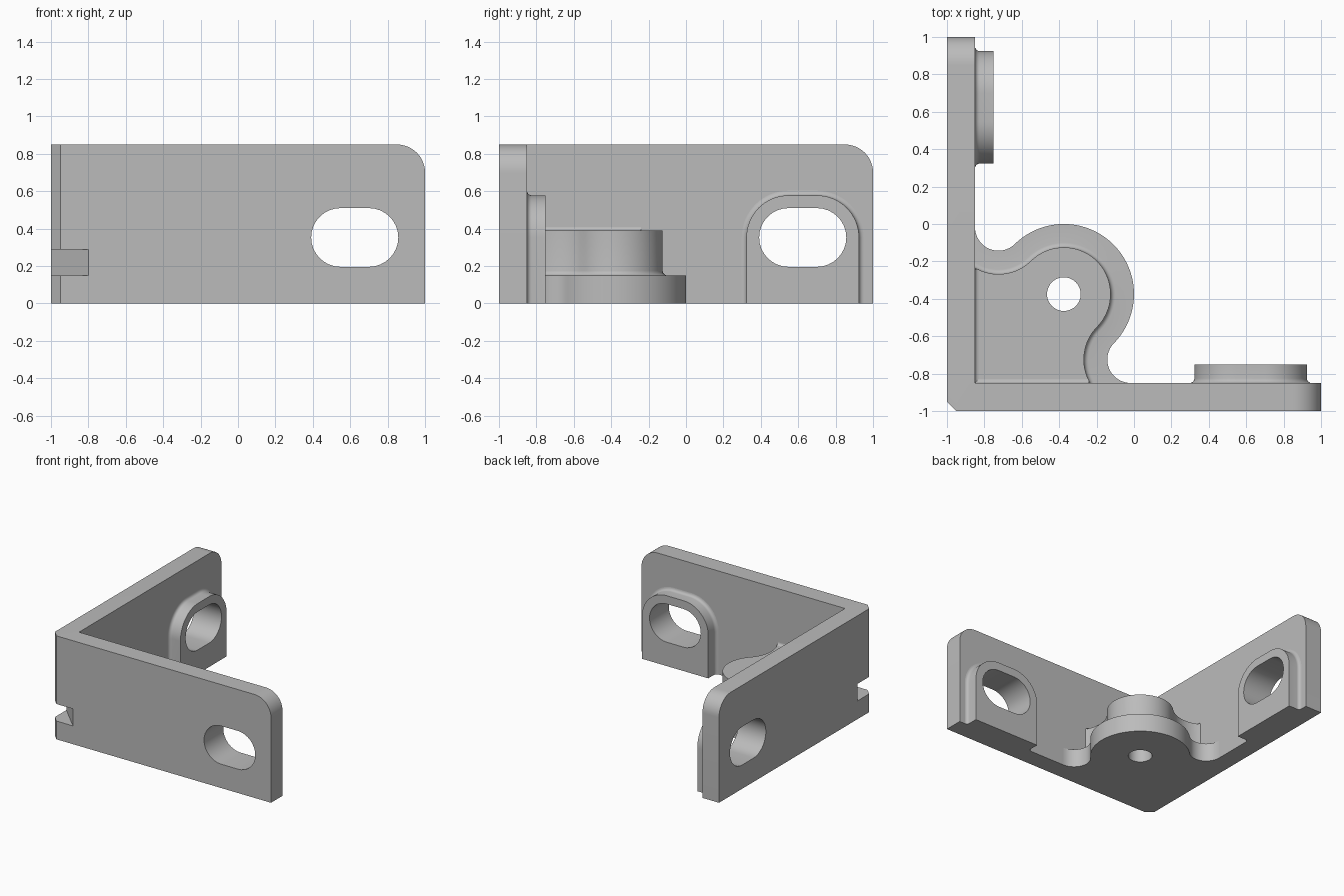
import bpy, bmesh
from math import cos, sin, acos, pi

if "Cube" in bpy.data.objects:
    bpy.data.objects.remove(bpy.data.objects["Cube"], do_unlink=True)

grey = bpy.data.materials.new("plain grey")
grey.use_nodes = True
colour = (0.5, 0.5, 0.5, 1)
grey.diffuse_color = colour
grey.node_tree.nodes["Principled BSDF"].inputs["Base Color"].default_value = colour

WALL, HEIGHT, FILLET = -0.85, 0.85, 0.025


def arc(cx, cy, r, a0, a1, n=16):
    return [(cx + r * cos(a0 + (a1 - a0) * i / n), cy + r * sin(a0 + (a1 - a0) * i / n))
            for i in range(n + 1)]


def swap(rings):
    """Mirror across the diagonal of the bracket."""
    return [[(y, x, z) for x, y, z in ring] for ring in rings]


def loft(name, rings, bevel_edges=None):
    """Skin matching rings of points into a closed solid."""
    bm = bmesh.new()
    loops = [[bm.verts.new(p) for p in ring] for ring in rings]
    n = len(loops[0])
    for a, b in zip(loops, loops[1:]):
        for i in range(n):
            j = (i + 1) % n
            bm.faces.new((a[i], a[j], b[j], b[i]))
    bm.faces.new(loops[0])
    bm.faces.new(loops[-1])
    if bevel_edges:
        picked = [e for e in bm.edges if bevel_edges(e)]
        bmesh.ops.bevel(bm, geom=picked, offset=0.15, segments=12, profile=0.5, affect='EDGES')
    bmesh.ops.recalc_face_normals(bm, faces=bm.faces)
    mesh = bpy.data.meshes.new(name)
    bm.to_mesh(mesh)
    bm.free()
    mesh.materials.append(grey)
    ob = bpy.data.objects.new(name, mesh)
    bpy.context.collection.objects.link(ob)
    return ob


def prism(plan, z0, z1):
    return [[(x, y, z) for x, y in plan] for z in (z0, z1)]


def finish(ob, cutters=()):
    """Cut the openings, then smooth the rounded faces."""
    bpy.ops.object.select_all(action='DESELECT')
    bpy.context.view_layer.objects.active = ob
    ob.select_set(True)
    for cutter in cutters:
        mod = ob.modifiers.new("cut", 'BOOLEAN')
        mod.operation, mod.solver, mod.object = 'DIFFERENCE', 'EXACT', cutter
        bpy.ops.object.modifier_apply(modifier=mod.name)
    bpy.ops.object.shade_smooth_by_angle(angle=pi / 6)


# Cutters: wall slots, corner notch and screw hole
slot = arc(0.7, 0.353, 0.157, -pi / 2, pi / 2) + arc(0.548, 0.353, 0.157, pi / 2, 1.5 * pi)
slot_rings = [[(x, y, z) for x, z in slot] for y in (-1.2, -0.6)]
front_slot = loft("front_slot_cutter", slot_rings)
left_slot = loft("left_slot_cutter", swap(slot_rings))
notch = loft("notch_cutter", prism([(-1.1, -1.1), (-0.7, -1.1), (-1.1, -0.7)], 0.15, 0.29))
hole = loft("hole_cutter", prism(arc(-0.375, -0.375, 0.09, 0, 2 * pi, 40)[:-1], -0.1, 0.6))

# Two walls in one L, with rounded upper ends and a chamfered corner
plan = [(-0.95, -1), (1, -1), (1, WALL), (WALL, WALL), (WALL, 1), (-1, 1), (-1, -0.95)]


def end_edge(e):
    a, b = (v.co for v in e.verts)
    return min(a.z, b.z) > 0.8 and (min(a.x, b.x) > 0.99 or min(a.y, b.y) > 0.99)


walls = loft("corner_walls", prism(plan, 0, HEIGHT), end_edge)
finish(walls, (front_slot, left_slot, notch))


# Arched pads around the slots, filleted into the walls
def pad_ring(y, grow):
    r = 0.225 + grow
    pts = [(0.7 + r, 0)] + arc(0.7, 0.353, r, 0, pi / 2) + arc(0.548, 0.353, r, pi / 2, pi)
    return [(x, y, z) for x, z in pts + [(0.548 - r, 0)]]


curve = arc(FILLET, FILLET, FILLET, 1.5 * pi, pi, 5)
pad = [pad_ring(WALL + h, g) for g, h in curve] + [pad_ring(-0.75, 0)]
finish(loft("front_slot_pad", pad), (front_slot,))
finish(loft("left_slot_pad", swap(pad)), (left_slot,))


# Stepped corner boss: a round end flowing into both walls
def boss_ring(z, r):
    hollow = 0.5 - r
    cx, cy = -0.725, -0.018
    start = 2 * pi - acos((WALL - cx) / hollow)
    side = arc(cx, cy, hollow, start, 1.75 * pi)
    nose = arc(-0.375, -0.375, r, 0.75 * pi, -0.25 * pi, 40)[1:-1]
    other = [(y, x) for x, y in reversed(side)]
    return [(x, y, z) for x, y in side + nose + other + [(WALL, WALL)]]


STEP, TOP = 0.15, 0.39
boss = [boss_ring(0, 0.375), boss_ring(STEP, 0.375)]
boss += [boss_ring(STEP + h, 0.25 + g) for g, h in curve] + [boss_ring(TOP, 0.25)]
finish(loft("corner_boss", boss), (hole,))

# Small fillets where the boss top meets the walls
strip = [(0, 0)] + arc(0.02, 0.02, 0.02, 1.5 * pi, pi, 5)
strip_rings = [[(x, WALL + g, TOP + h) for g, h in strip] for x in (WALL, -0.24)]
finish(loft("front_boss_fillet", strip_rings))
finish(loft("left_boss_fillet", swap(strip_rings)))

for cutter in (front_slot, left_slot, notch, hole):
    bpy.data.objects.remove(cutter, do_unlink=True)
